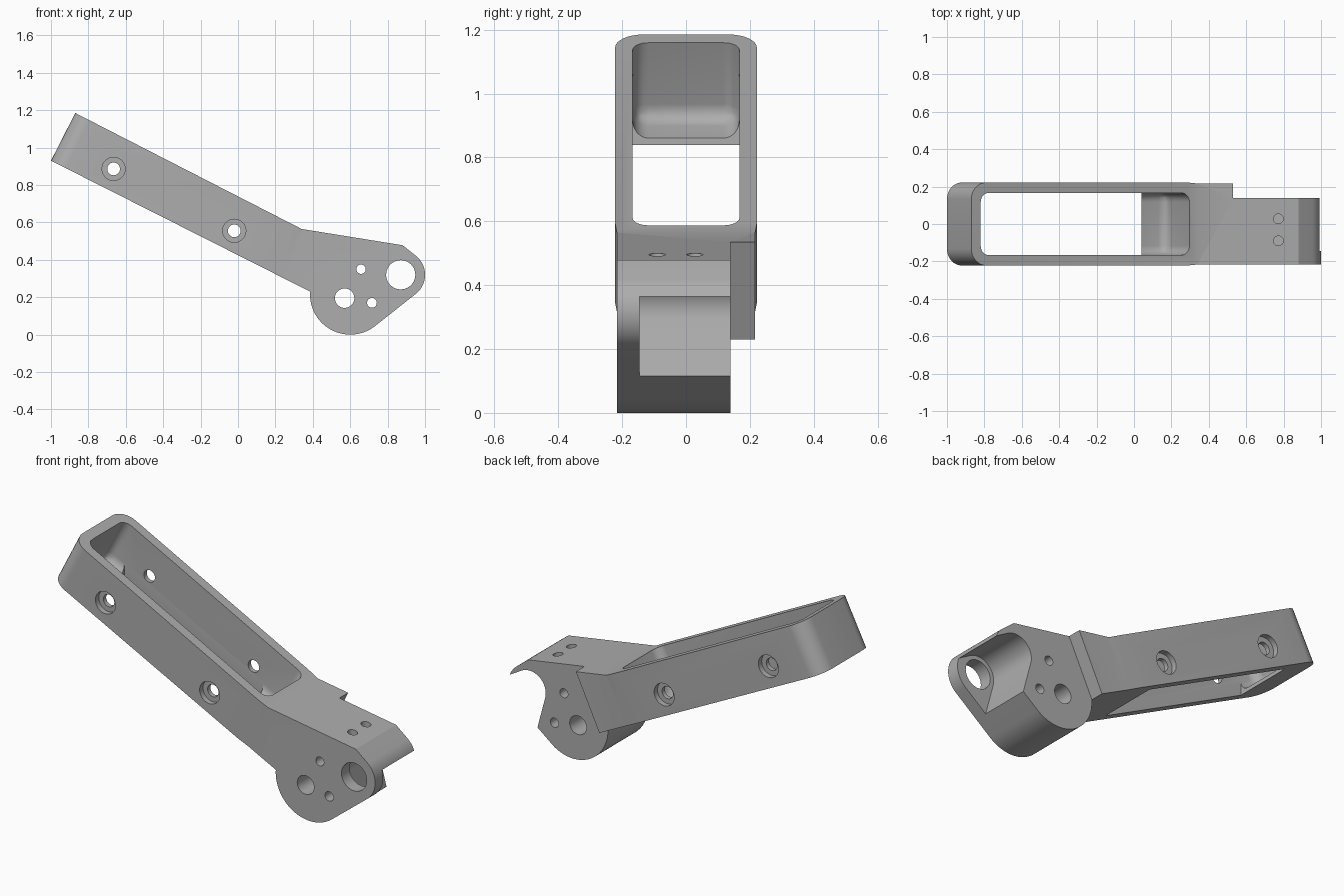
import bpy, bmesh, math
from mathutils import Vector, Matrix

if "Cube" in bpy.data.objects:
    bpy.data.objects.remove(bpy.data.objects["Cube"])

grey = bpy.data.materials.new("plain grey")
grey.diffuse_color = (0.42, 0.42, 0.42, 1)
grey.use_nodes = True
grey.node_tree.nodes["Principled BSDF"].inputs["Base Color"].default_value = grey.diffuse_color

# Frames: columns are the profile's two axes, the extrusion axis and the origin
def frame(a, b, c, origin=(0, 0, 0)):
    return Matrix([[a[i], b[i], c[i], origin[i]] for i in range(3)] + [[0, 0, 0, 1]])

U, V = Vector((0.890, 0, -0.456)), Vector((0.456, 0, 0.890))   # along and across the arm
X, Y, Z = Vector((1, 0, 0)), Vector((0, 1, 0)), Vector((0, 0, 1))
ARM = Vector((-1, 0, 0.93))
SIDE = frame(X, Z, Y)             # profile in x-z, extruded along y
PLAN = frame(X, Y, Z)             # profile in x-y, extruded along z
ARM_PLAN = frame(U, Y, V, ARM)    # profile along the arm, extruded through it


def arc(cx, cy, r, a0, a1, n):
    return [(cx + r * math.cos(math.radians(a0 + (a1 - a0) * i / n)),
             cy + r * math.sin(math.radians(a0 + (a1 - a0) * i / n))) for i in range(n + 1)]


def circle(cx, cy, r, n=40):
    return arc(cx, cy, r, 0, 360, n)[:-1]


def prism(name, profile, lo, hi, fr, radius=0, pick=None):
    """Extrude a profile; optionally round the edges whose local ends satisfy pick."""
    bm = bmesh.new()
    low = [bm.verts.new((p[0], p[1], lo)) for p in profile]
    high = [bm.verts.new((p[0], p[1], hi)) for p in profile]
    n = len(profile)
    bm.faces.new(low[::-1])
    bm.faces.new(high)
    for i in range(n):
        bm.faces.new((low[i], low[(i + 1) % n], high[(i + 1) % n], high[i]))
    if radius:
        edges = [e for e in bm.edges if pick(e.verts[0].co, e.verts[1].co)]
        bmesh.ops.bevel(bm, geom=edges, offset=radius, segments=8, profile=0.5, affect='EDGES')
    bm.transform(fr)
    bmesh.ops.recalc_face_normals(bm, faces=bm.faces)
    me = bpy.data.meshes.new(name)
    bm.to_mesh(me)
    bm.free()
    ob = bpy.data.objects.new(name, me)
    bpy.context.collection.objects.link(ob)
    me.materials.append(grey)
    return ob


# Bracket body: arm and rounded head in one side outline, arm end corners rounded
outline = [(-1, 0.93), (-0.87, 1.185), (0.34, 0.565), (0.88, 0.478)]
outline += arc(0.87, 0.32, 0.13, 50, -51.7, 20)
outline += arc(0.60, 0.215, 0.215, -51.7, -184, 36)
body = prism("bracket_body", outline, -0.222, 0.222, SIDE, 0.09,
             lambda a, b: a.x < -0.8 and b.x < -0.8 and abs(a.z - b.z) < 1e-4)


def cut(*args):
    cutter = prism("cutter", *args)
    cutter.hide_render = True
    bpy.context.view_layer.objects.active = body
    mod = body.modifiers.new("cut", 'BOOLEAN')
    mod.operation, mod.solver, mod.object = 'DIFFERENCE', 'EXACT', cutter
    bpy.ops.object.modifier_apply(modifier=mod.name)
    bpy.data.objects.remove(cutter)


def box(x0, x1, y0, y1):
    return [(x0, y0), (x1, y0), (x1, y1), (x0, y1)]


# Head sides slightly slimmer than the arm, with a tapered blend
for s in (-1, 1):
    cut([(1.29, s * 0.2225), (1.36, s * 0.2165), (3, s * 0.2165), (3, s * 0.4), (1.29, s * 0.4)],
        -1, 1, ARM_PLAN)
# Step at the back of the head
cut([(0.29, 0.03), (0.5775, 0.635), (1.2, 0.635), (1.2, -0.2), (0.29, -0.2)], 0.14, 0.4, SIDE)
# Arm pocket with filleted floor and corners
cut(box(0.056, 1.31, -0.167, 0.167), 0.02, 0.5, ARM_PLAN, 0.05,
    lambda a, b: abs(a.z - b.z) > 0.1 or max(a.z, b.z) < 0.1)
# Vertical window through the pocket floor
cut(box(-0.82, 0.04, -0.1668, 0.1668), 0.2, 1.06, PLAN)
# Screw holes with counterbores on both sides of the arm
for x, z in ((-0.665, 0.886), (-0.02, 0.555)):
    cut(circle(x, z, 0.034), -0.4, 0.4, SIDE)
    for s in (-1, 1):
        cut(circle(x, z, 0.062), min(s * 0.192, s * 0.4), max(s * 0.192, s * 0.4), SIDE)
# Cross holes in the head
for x, z, r in ((0.57, 0.195, 0.052), (0.658, 0.35, 0.025), (0.716, 0.17, 0.026),
                (0.87, 0.32, 0.078)):
    cut(circle(x, z, r), -0.4, 0.4, SIDE)
# Cylindrical seat opening towards the tip
cut(arc(0.87, 0.32, 0.1, 60, 195, 28) + [(0.852, 0), (1.1, 0), (1.1, 0.301)], -0.145, 0.4, SIDE)
# Blind holes in the top of the head
for y in (-0.09, 0.028):
    cut(circle(0.772, y, 0.026, 28), 0.42, 0.7, PLAN)

bpy.ops.object.select_all(action='DESELECT')
body.select_set(True)
bpy.context.view_layer.objects.active = body
bpy.ops.object.shade_smooth_by_angle(angle=math.radians(25))
